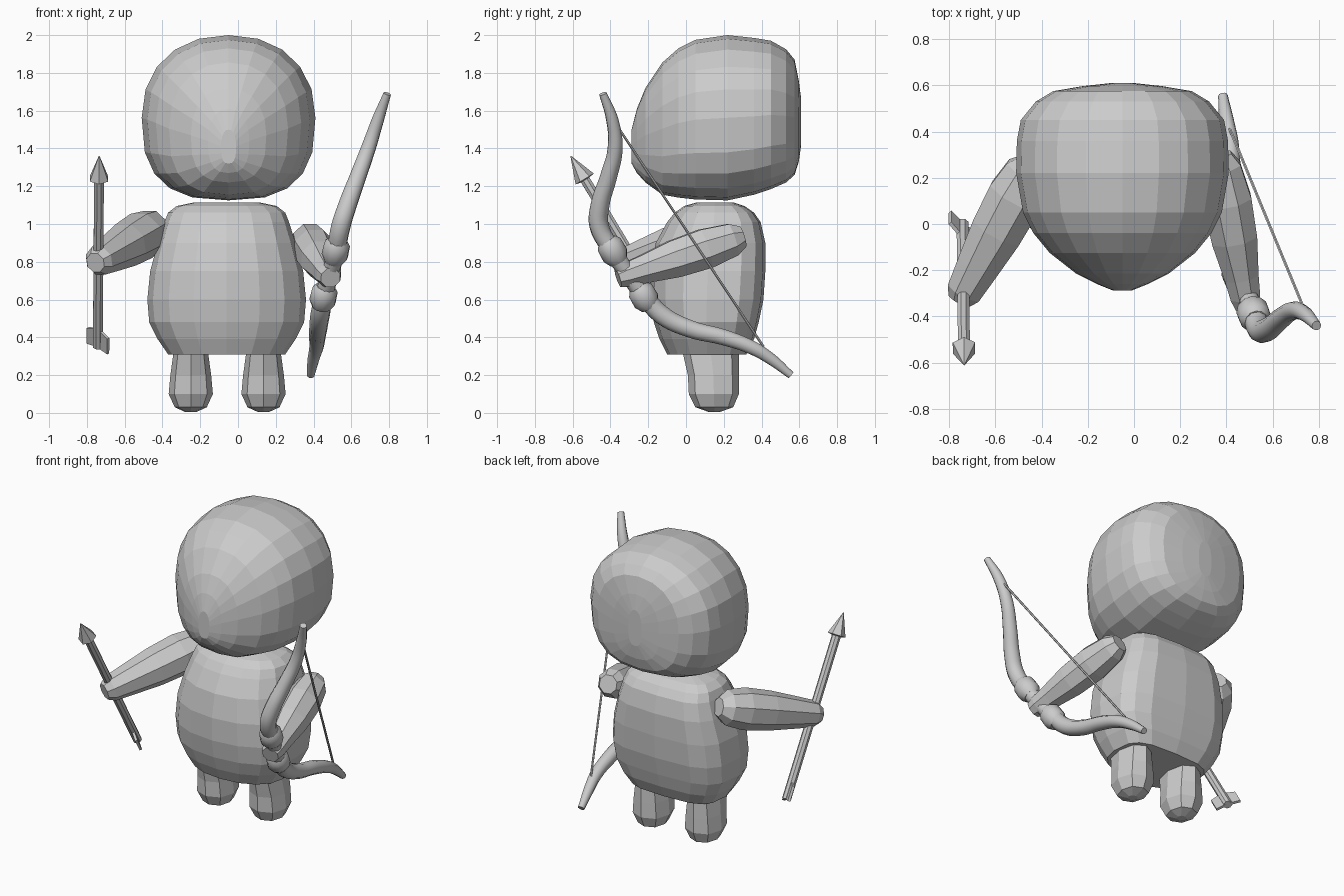
import bpy, bmesh, math
from mathutils import Vector

cube = bpy.data.objects.get("Cube")
if cube:
    bpy.data.objects.remove(cube, do_unlink=True)

clay = bpy.data.materials.new("plain grey")
clay.use_nodes = True
GREY = (0.6, 0.6, 0.6, 1)
clay.diffuse_color = GREY
clay.node_tree.nodes["Principled BSDF"].inputs["Base Color"].default_value = GREY


def loft(name, rings):
    """Skin equal-sized rings, cap both ends and face outward."""
    n = len(rings[0])
    bm = bmesh.new()
    rows = [[bm.verts.new(v) for v in ring] for ring in rings]
    for low, high in zip(rows, rows[1:]):
        for i in range(n):
            j = (i + 1) % n
            bm.faces.new((low[i], low[j], high[j], high[i]))
    bm.faces.new(rows[0])
    bm.faces.new(rows[-1])
    bmesh.ops.recalc_face_normals(bm, faces=bm.faces)
    me = bpy.data.meshes.new(name)
    bm.to_mesh(me)
    bm.free()
    me.materials.append(clay)
    ob = bpy.data.objects.new(name, me)
    bpy.context.collection.objects.link(ob)
    return ob


def stack(name, outline, levels, cx):
    """Loft a plan outline upward; levels are (z, half width, front y, back y)."""
    return loft(name, [[(cx + u * hw, (yf + yb) / 2 + v * (yb - yf) / 2, z)
                        for u, v in outline] for z, hw, yf, yb in levels])


def limb(name, a, b, profile, sides=8):
    """Straight limb from a to b; profile is (fraction, radius)."""
    a, b = Vector(a), Vector(b)
    d = (b - a).normalized()
    s = d.cross(Vector((0, 0, 1))).normalized()
    t = d.cross(s)
    angles = [math.tau * (i + .5) / sides for i in range(sides)]
    return loft(name, [[a.lerp(b, f) + r * (math.cos(g) * s + math.sin(g) * t)
                        for g in angles] for f, r in profile])


def tube(name, points):
    """Smooth round tube through (x, y, z, radius) points."""
    cu = bpy.data.curves.new(name, 'CURVE')
    cu.dimensions = '3D'
    cu.bevel_depth = 1
    cu.bevel_resolution = 3
    cu.resolution_u = 5
    cu.use_fill_caps = True
    sp = cu.splines.new('BEZIER')
    sp.bezier_points.add(len(points) - 1)
    for bp, (x, y, z, r) in zip(sp.bezier_points, points):
        bp.co, bp.radius = (x, y, z), r
        bp.handle_left_type = bp.handle_right_type = 'AUTO'
    ob = bpy.data.objects.new(name, cu)
    bpy.context.collection.objects.link(ob)
    cu.materials.append(clay)
    smooth(ob, convert=True)


def smooth(ob, convert=False):
    bpy.ops.object.select_all(action='DESELECT')
    ob.select_set(True)
    bpy.context.view_layer.objects.active = ob
    if convert:
        bpy.ops.object.convert(target='MESH')
    bpy.ops.object.shade_smooth_by_angle(angle=math.radians(40))


def superellipse(n, low, high):
    """Unit outline with separate squareness for its lower and upper half."""
    pts = []
    for i in range(n):
        c, s = math.cos(math.tau * i / n), math.sin(math.tau * i / n)
        e = 2 / (low if s < 0 else high)
        pts.append((math.copysign(abs(c) ** e, c), math.copysign(abs(s) ** e, s)))
    return pts


# Head: rounded block, lofted from the bulging front to the flatter back
face_outline = superellipse(20, 2.7, 2.2)
head_levels = [  # y, half width, bottom z, top z
    (-.288, .04, 1.32, 1.5), (-.26, .11, 1.27, 1.61), (-.215, .2, 1.22, 1.72),
    (-.125, .315, 1.155, 1.855), (-.04, .385, 1.14, 1.93), (.05, .43, 1.13, 1.975),
    (.22, .46, 1.125, 2.0), (.36, .457, 1.155, 1.985), (.45, .44, 1.185, 1.97),
    (.53, .375, 1.22, 1.925), (.575, .3, 1.26, 1.87), (.597, .17, 1.33, 1.76),
    (.61, .05, 1.42, 1.66)]
loft("head", [[(-.05 + u * hw, y, (zb + zt) / 2 + v * (zt - zb) / 2)
               for u, v in face_outline] for y, hw, zb, zt in head_levels])

# Torso: barrel with a squarer back, flat underside and a short neck
stack("torso", superellipse(16, 2.2, 3.5), [
    (.31, .31, -.10, .32), (.39, .365, -.14, .36), (.48, .41, -.17, .385),
    (.6, .42, -.19, .41), (.75, .405, -.19, .42), (.9, .365, -.16, .42),
    (1.01, .33, -.1, .395), (1.06, .31, -.06, .36), (1.095, .265, -.01, .31),
    (1.115, .17, .06, .25)], -.06)

# Legs
for name, cx in (("right_leg", -.25), ("left_leg", .135)):
    stack(name, superellipse(8, 2.3, 2.3), [
        (.005, .03, .12, .18), (.03, .085, .05, .25), (.1, .117, .015, .28),
        (.2, .108, .01, .28), (.33, .09, -.02, .28), (.4, .08, 0, .26)], cx)

# Arms
limb("right_arm", (-.43, .27, .985), (-.755, -.33, .795),
     [(0, .06), (.08, .11), (.25, .13), (.5, .122), (.75, .1), (.94, .082), (1, .055)])
limb("left_arm", (.365, .30, .935), (.49, -.36, .715),
     [(0, .06), (.08, .093), (.3, .114), (.55, .107), (.8, .08), (.93, .07), (1, .055)])

# Bow: limbs, grip collars and string
tube("bow", [
    (.79, -.44, 1.69, .021), (.74, -.39, 1.55, .033), (.69, -.375, 1.4, .04),
    (.635, -.41, 1.25, .045), (.58, -.455, 1.1, .05), (.545, -.46, .99, .052),
    (.52, -.39, .86, .05), (.49, -.31, .74, .045), (.455, -.22, .62, .05),
    (.435, -.13, .52, .052), (.425, .02, .445, .048), (.42, .2, .4, .044),
    (.415, .35, .345, .038), (.4, .45, .285, .032), (.385, .555, .2, .021)])
collar = [(0, .05), (.2, .069), (.7, .071), (1, .05)]
for name, a, b in (("upper_collar", (.53, -.42, .915), (.505, -.355, .8)),
                   ("lower_collar", (.465, -.255, .67), (.44, -.19, .56))):
    smooth(limb(name, a, b, collar, 12))
limb("bow_string", (.735, -.365, 1.52), (.415, .41, .35), [(0, .007), (1, .007)], 6)

# Arrow: shaft, head and two opposed fins set on a diagonal
tail, tip = Vector((-.742, 0, .35)), Vector((-.735, -.61, 1.36))
limb("arrow_shaft", tail, tip, [(0, .028), (.9, .028)])
limb("arrow_head", tail, tip, [(.875, .03), (.88, .056), (1, .002)], 6)
d = (tip - tail).normalized()
for name, sign in (("upper_fin", 1), ("lower_fin", -1)):
    out = sign * Vector((-.7, .61, .37)).normalized()
    across = d.cross(out) * .008
    shape = [tail + d * p + out * q for p, q in ((0, .01), (-.01, .078), (.085, .078), (.11, .01))]
    loft(name, [[p - across for p in shape], [p + across for p in shape]])
